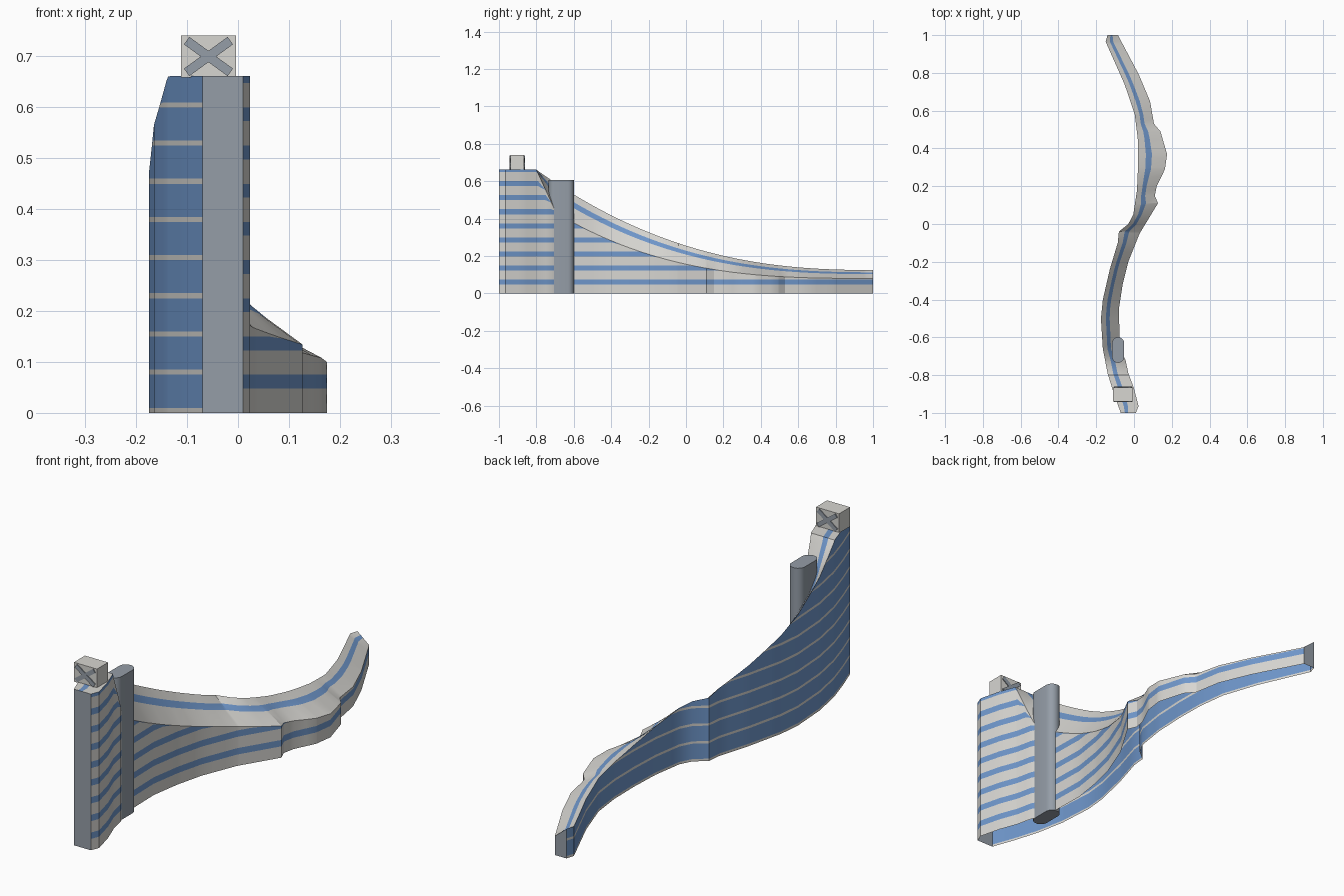
import bpy, bmesh, math
from mathutils import Matrix, Vector

cube = bpy.data.objects.get("Cube")
if cube:
    bpy.data.objects.remove(cube, do_unlink=True)


def material(name, rgb):
    m = bpy.data.materials.new(name)
    m.use_nodes = True
    m.diffuse_color = (*rgb, 1)
    m.node_tree.nodes["Principled BSDF"].inputs["Base Color"].default_value = (*rgb, 1)
    return m


LIGHT, BLUE, GREY = 0, 1, 2
MATS = [material("pale_cladding", (0.68, 0.67, 0.64)),
        material("blue_glazing", (0.16, 0.31, 0.6)),
        material("grey_concrete", (0.3, 0.34, 0.39))]


def make_object(name, bm, smooth=True):
    bmesh.ops.remove_doubles(bm, verts=bm.verts, dist=0.0001)
    mesh = bpy.data.meshes.new(name)
    bm.to_mesh(mesh)
    bm.free()
    for m in MATS:
        mesh.materials.append(m)
    ob = bpy.data.objects.new(name, mesh)
    bpy.context.collection.objects.link(ob)
    if smooth:
        bpy.ops.object.select_all(action="DESELECT")
        ob.select_set(True)
        bpy.context.view_layer.objects.active = ob
        bpy.ops.object.shade_smooth_by_angle(angle=math.radians(25))
    return ob


# Plan outlines as (y, x) for both long sides
WEST = [(-1, -.07), (-.9, -.106), (-.79, -.14), (-.66, -.165), (-.5, -.175),
        (-.4, -.165), (-.24, -.128), (-.1, -.086), (-.04, -.08), (0, -.03),
        (.05, -.004), (.18, .016), (.32, .022), (.45, .02), (.58, .004),
        (.74, -.05), (.965, -.15), (1, -.14)]
EAST = [(-1, .01), (-.965, .024), (-.87, 0), (-.79, -.03), (-.72, -.045),
        (-.66, -.075), (-.45, -.08), (-.32, -.06), (-.2, -.03), (-.05, .03),
        (.11, .127), (.15, .11), (.2, .12), (.29, .164), (.37, .175),
        (.49, .14), (.53, .106), (.65, .085), (.79, .026), (1, -.085)]
TOP = .662
FLOOR = .075
FLAT_END = -.8


def plan_x(outline, y):
    for (y0, x0), (y1, x1) in zip(outline, outline[1:]):
        if y <= y1:
            return x0 + (x1 - x0) * (y - y0) / (y1 - y0)
    return outline[-1][1]


def ridge(y):
    return min(TOP, .125 + .13 * (1 - y) ** 2.41)


def eave(y):
    curve = .08 + .076 * (1 - y) ** 2.9
    drop = TOP - (y - FLAT_END) * 2.2
    return min(TOP, max(curve, drop))


STATIONS = sorted({round(y, 3) for y, _ in WEST + EAST} |
                  {round(-1 + i / 20, 3) for i in range(41)})


def add_wall(bm, path, heights, levels):
    """Sheet of horizontal bands, each cut off by the sloping top edge."""
    for (p, tp), (q, tq) in zip(zip(path, heights), zip(path[1:], heights[1:])):
        for z0, z1, mat in levels:
            corners = [(*p, min(z0, tp)), (*q, min(z0, tq)),
                       (*q, min(z1, tq)), (*p, min(z1, tp))]
            points = []
            for c in corners:
                if c not in points:
                    points.append(c)
            if len(points) > 2:
                bm.faces.new([bm.verts.new(c) for c in points]).material_index = mat


def floors(first_height, first, second):
    levels = []
    for i in range(9):
        z = i * FLOOR
        levels += [(z, z + first_height, first), (z + first_height, z + FLOOR, second)]
    return levels


# Glazed west wall with thin pale floor lines
bm = bmesh.new()
down = STATIONS[::-1]
add_wall(bm, [(plan_x(WEST, y), y) for y in down], [ridge(y) for y in down],
         floors(.01, LIGHT, BLUE))
make_object("west_wall", bm)

# Pale east wall with blue window bands
bm = bmesh.new()
add_wall(bm, [(plan_x(EAST, y), y) for y in STATIONS], [eave(y) for y in STATIONS],
         floors(.048, LIGHT, BLUE))
make_object("east_wall", bm)

# Plain end walls
for name, y, first, last in (("front_end_wall", -1, WEST, EAST), ("back_end_wall", 1, EAST, WEST)):
    bm = bmesh.new()
    tops = [ridge(y) if side is WEST else eave(y) for side in (first, last)]
    add_wall(bm, [(plan_x(first, y), y), (plan_x(last, y), y)], tops, [(0, 1, GREY)])
    make_object(name, bm, False)

# Sweeping roof with one blue stripe
bm = bmesh.new()
STRIPS = [(0, .27, LIGHT), (.27, .48, BLUE), (.48, 1, LIGHT)]


def roof_point(y, f):
    a = Vector((plan_x(WEST, y), y, ridge(y)))
    b = Vector((plan_x(EAST, y), y, eave(y)))
    return a.lerp(b, f)


for y0, y1 in zip(STATIONS, STATIONS[1:]):
    for f0, f1, mat in STRIPS:
        quad = [(y0, f0), (y0, f1), (y1, f1), (y1, f0)]
        bm.faces.new([bm.verts.new(roof_point(*c)) for c in quad]).material_index = mat
make_object("roof", bm)

# Round-ended stair tower
bm = bmesh.new()
RADIUS, HALF = .032, .036
ring = []
for i in range(26):
    end = 1 if i < 13 else -1
    a = math.pi * (i - (i >= 13)) / 12
    ring.append(bm.verts.new((-.084 + RADIUS * math.cos(a),
                              -.667 + HALF * end + RADIUS * math.sin(a), 0)))
base = bm.faces.new(ring)
top = bmesh.ops.extrude_face_region(bm, geom=[base])["geom"]
bmesh.ops.translate(bm, vec=(0, 0, .607),
                    verts=[g for g in top if isinstance(g, bmesh.types.BMVert)])
bmesh.ops.recalc_face_normals(bm, faces=bm.faces)
for f in bm.faces:
    f.material_index = GREY
make_object("stair_tower", bm)


def add_box(name, centre, size, mat, tilt=0):
    bm = bmesh.new()
    bmesh.ops.create_cube(bm, size=1, matrix=Matrix.Translation(centre)
                          @ Matrix.Rotation(tilt, 4, "Y") @ Matrix.Diagonal((*size, 1)))
    for f in bm.faces:
        f.material_index = mat
    return make_object(name, bm, False)


# Rooftop box with crossed bars on its front and back
CENTRE = Vector((-.058, -.902, .7))
add_box("rooftop_box", CENTRE, (.108, .074, .082), LIGHT)
for side, y in (("front", -.038), ("back", .038)):
    for lean, sign in (("rising", -1), ("falling", 1)):
        add_box(f"{side}_{lean}_bar", CENTRE + Vector((0, y, 0)),
                (.106, .006 + .001 * sign, .018), GREY, sign * math.radians(36))
